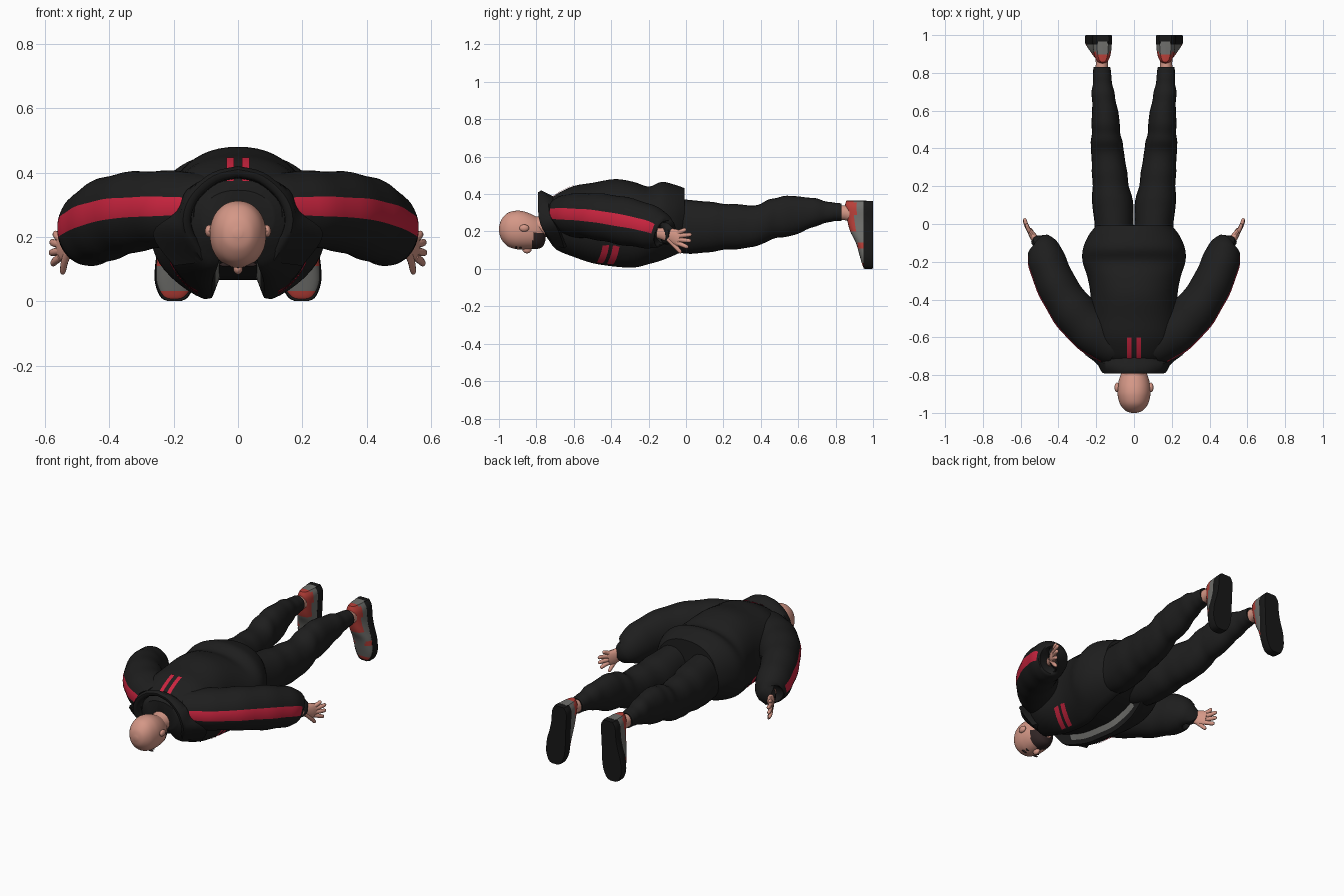
import bpy, bmesh, math
from mathutils import Vector
from mathutils.bvhtree import BVHTree

if "Cube" in bpy.data.objects:
    bpy.data.objects.remove(bpy.data.objects["Cube"])


def material(name, r, g, b):
    m = bpy.data.materials.new(name)
    m.diffuse_color = (r, g, b, 1)
    m.use_nodes = True
    m.node_tree.nodes["Principled BSDF"].inputs["Base Color"].default_value = m.diffuse_color
    return m


BLACK = material("black cloth", .013, .013, .013)
CRIMSON = material("crimson stripe", .60, .018, .05)
SKIN = material("skin", .66, .31, .24)
GREY = material("grey trim", .16, .16, .15)
SHOE_RED = material("shoe red", .48, .05, .04)
HAIR = material("dark hair", .03, .018, .018)
SOLE = material("sole rubber", .009, .009, .009)


def finish(name, bm, mats, mirror=True, angle=40):
    bmesh.ops.recalc_face_normals(bm, faces=bm.faces)
    me = bpy.data.meshes.new(name)
    bm.to_mesh(me)
    bm.free()
    for m in mats:
        me.materials.append(m)
    ob = bpy.data.objects.new(name, me)
    bpy.context.collection.objects.link(ob)
    bpy.ops.object.select_all(action='DESELECT')
    ob.select_set(True)
    bpy.context.view_layer.objects.active = ob
    bpy.ops.object.shade_smooth_by_angle(angle=math.radians(angle))
    if mirror:
        ob.modifiers.new("mirror", 'MIRROR').merge_threshold = .0005
    return ob


def smooth(rows, n):
    """Resample a table of rows with a Catmull-Rom spline."""
    out = []
    for i in range(len(rows) - 1):
        a, b, c, d = rows[max(i - 1, 0)], rows[i], rows[i + 1], rows[min(i + 2, len(rows) - 1)]
        for k in range(n):
            t = k / n
            out.append([.5 * (2 * q + (r - p) * t + (2 * p - 5 * q + 4 * r - s) * t * t
                              + (3 * q - p - 3 * r + s) * t ** 3) for p, q, r, s in zip(a, b, c, d)])
    return out + [list(rows[-1])]


def loft(name, rings, mats, closed=True, caps=(True, True), rule=None, angle=40):
    bm = bmesh.new()
    vs = [[bm.verts.new(p) for p in r] for r in rings]
    n = len(vs[0])
    for i in range(len(vs) - 1):
        for j in range(n if closed else n - 1):
            k = (j + 1) % n
            f = bm.faces.new((vs[i][j], vs[i][k], vs[i + 1][k], vs[i + 1][j]))
            if rule:
                f.material_index = rule(f.calc_center_median(), i, j)
    for use, r in zip(caps, (vs[0], vs[-1])):
        if use:
            bm.faces.new(r)
    return finish(name, bm, mats, angle=angle)


def limb(name, rows, mats, seg=16, step=4, rule=None, ripple=0):
    """Tube along x, y, z with side and upright half sizes."""
    rows = smooth(rows, step)
    pts = [Vector(r[:3]) for r in rows]
    rings = []
    for i, p in enumerate(pts):
        t = (pts[min(i + 1, len(pts) - 1)] - pts[max(i - 1, 0)]).normalized()
        side = t.cross(Vector((0, 0, 1))).normalized()
        up = side.cross(t)
        k = 1 + ripple * math.sin(i * 1.25)
        rings.append([p + side * rows[i][3] * k * math.cos(a) + up * rows[i][4] * k * math.sin(a)
                      for a in [2 * math.pi * (j + .5) / seg for j in range(seg)]])
    return loft(name, rings, mats, rule=rule)


def power(v, e):
    return math.copysign(abs(v) ** e, v)


def arc(y, cx, w, zb, zt, a0, a1, n, e=1.0):
    cz, h = (zb + zt) / 2, (zt - zb) / 2
    out = []
    for j in range(n + 1):
        a = math.radians(a0 + (a1 - a0) * j / n)
        c = 0 if abs(math.cos(a)) < 1e-6 else math.cos(a)
        out.append(Vector((cx + w * power(c, e), y, cz + h * power(math.sin(a), e))))
    return out


def ball(name, loc, size, mat, mirror=True):
    bm = bmesh.new()
    bmesh.ops.create_uvsphere(bm, u_segments=16, v_segments=10, radius=1)
    for v in bm.verts:
        v.co = Vector(loc) + Vector(a * b for a, b in zip(v.co, size))
    return finish(name, bm, [mat], mirror)


# Jacket body with open front: columns y, half width, lowest z, highest z
body = [(-.755, .11, .18, .345), (-.73, .15, .14, .365), (-.69, .19, .09, .40), (-.6, .23, .05, .443),
        (-.5, .235, .015, .46), (-.38, .23, -.005, .48), (-.28, .247, -.01, .465), (-.2, .272, .01, .44),
        (-.13, .27, .03, .465), (-.06, .24, .06, .45), (-.008, .20, .085, .432)]
rings = []
for y, w, zb, zt in smooth(body, 4):
    r = arc(y, 0, w, zb, zt, 90, -67, 24, .9)
    x, z = r[-1].x, r[-1].z
    r += [Vector((x * .80, y, z + .003)), Vector((x * .70, y, z + .028)),
          Vector((x * .58, y, z + .06)), Vector((0, y, z + .06))]
    rings.append(r)
jacket = loft("jacket_body", rings, [BLACK, GREY], closed=False,
              rule=lambda c, i, j: 1 if j == 26 and -.62 < c.y < -.1 else 0)
tree = BVHTree.FromPolygons([v.co for v in jacket.data.vertices],
                            [tuple(p.vertices) for p in jacket.data.polygons])


def plate(name, x0, x1, y0, y1, dz, slant=0):
    """Thin cloth mark draped on the jacket, seen along dz."""
    bm, grid = bmesh.new(), []
    for i in range(9):
        row = []
        for j in range(5):
            x = x0 + (x1 - x0) * j / 4
            y = y0 + (y1 - y0) * i / 8 + slant * (x - x0)
            hit = tree.ray_cast(Vector((x, y, -dz * 2)), Vector((0, 0, dz)))[0]
            row.append(bm.verts.new(hit - Vector((0, 0, dz * .005))))
        grid.append(row)
    for i in range(8):
        for j in range(4):
            bm.faces.new((grid[i][j], grid[i][j + 1], grid[i + 1][j + 1], grid[i + 1][j]))
    finish(name, bm, [CRIMSON])


plate("back_mark", .013, .036, -.725, -.6, -1)
plate("chest_mark_upper", .125, .212, -.48, -.445, 1, .4)
plate("chest_mark_lower", .125, .212, -.425, -.39, 1, .4)

# Sleeves with a stripe along the outer side
limb("sleeves", [(.085, -.66, .288, .10, .10), (.16, -.61, .288, .117, .115), (.25, -.54, .285, .12, .12),
                 (.335, -.445, .276, .115, .125), (.405, -.335, .256, .107, .128), (.452, -.225, .232, .103, .12),
                 (.475, -.15, .208, .092, .105), (.492, -.115, .193, .07, .075), (.50, -.125, .19, .04, .045)],
     [BLACK, CRIMSON], seg=48, step=4, ripple=.018,
     rule=lambda c, i, j: 1 if (j < 2 or j > 45) and 1 < i < 24 else 0)

# Standing collar with flared wings: rim x, y, z then outer base x, y, z
rings = []
for rx, ry, rz, bx, by, bz in smooth([(0, -.785, .42, 0, -.735, .40), (.08, -.785, .40, .09, -.735, .385),
                                      (.15, -.785, .34, .16, -.735, .345), (.18, -.78, .27, .19, -.725, .28),
                                      (.17, -.755, .20, .265, -.685, .21), (.12, -.70, .12, .20, -.65, .11)], 4):
    rim = Vector((rx, ry, rz))
    inn = (Vector((0, ry, .24)) - rim).normalized() * .035
    rings.append([Vector((bx, by, bz)), rim + Vector((0, .012, 0)), rim + inn * .3 + Vector((0, -.006, 0)),
                  rim + inn * .75 + Vector((0, -.004, 0)), rim + inn + Vector((0, .012, 0)),
                  rim + inn * 1.1 + Vector((0, .09, 0))])
loft("collar", rings, [BLACK], caps=(False, True), angle=60)

# Head with beard coloured by position: y, half width, lowest z, highest z
skull = [(-1.0, .012, .20, .222), (-.988, .046, .16, .262), (-.955, .073, .122, .298), (-.91, .086, .106, .311),
         (-.87, .087, .104, .308), (-.83, .081, .106, .294), (-.79, .067, .108, .275),
         (-.765, .05, .12, .265), (-.752, .03, .15, .25)]
loft("head", [arc(y, 0, w, zb, zt, 90, -90, 32, .95) for y, w, zb, zt in smooth(skull, 6)], [SKIN, HAIR],
     closed=False, rule=lambda c, i, j: 1 if c.z < .195 and c.y > -.815 - (.185 - c.z) * .15 else 0)
loft("neck", [arc(y, 0, w, .17, zt, 90, -90, 12) for y, w, zt in
              ((-.82, .06, .28), (-.76, .06, .28), (-.70, .075, .31))], [SKIN], closed=False)
ball("nose", (0, -.85, .103), (.015, .024, .02), SKIN, False)
ball("ears", (.09, -.865, .218), (.013, .026, .019), SKIN)
ball("eyes", (.034, -.885, .115), (.014, .007, .007), HAIR)
ball("brows", (.036, -.908, .114), (.022, .005, .007), HAIR)

# Hands
limb("palms", [(.49, -.15, .192, .02, .028), (.512, -.10, .183, .022, .037), (.54, -.055, .168, .018, .045),
               (.556, -.03, .162, .012, .04)], [SKIN])
for i, (start, tip) in enumerate([((.548, -.045, .192), (.57, 0, .212)), ((.552, -.04, .176), (.581, .03, .184)),
                                  ((.552, -.04, .156), (.583, .027, .15)), ((.55, -.045, .138), (.578, .012, .115)),
                                  ((.525, -.095, .16), (.547, -.025, .085))]):
    a, b = Vector(start), Vector(tip)
    m = a.lerp(b, .5) + Vector((.003, 0, 0))
    limb("finger_%d" % i, [(*a, .012, .013), (*m, .011, .012), (*a.lerp(b, .9), .009, .01), (*b, .003, .003)],
         [SKIN], seg=10, step=3)

# Trouser legs: y, centre x, half width, lowest z, highest z
leg = [(-.12, .10, .10, .11, .38), (0, .105, .105, .08, .372), (.1, .112, .108, .088, .36),
       (.2, .123, .098, .10, .35), (.3, .132, .09, .11, .342), (.38, .14, .088, .122, .342),
       (.45, .146, .08, .155, .372), (.52, .15, .074, .17, .388), (.6, .153, .069, .188, .388),
       (.68, .163, .06, .225, .378), (.75, .167, .052, .245, .362), (.80, .169, .046, .258, .352),
       (.83, .17, .046, .255, .352), (.825, .17, .036, .265, .34)]
rings = []
for i, (y, cx, w, zb, zt) in enumerate(smooth(leg, 4)):
    k = .002 * math.sin(i * .9) + .001 * math.sin(i * 1.4)
    rings.append([Vector((max(v.x, .0), v.y, v.z)) for v in arc(y, cx, w + k, zb - k, zt + k, 0, 345, 23, .93)])
loft("trouser_legs", rings, [BLACK])
limb("ankles", [(.17, .79, .30, .035, .042), (.17, .85, .30, .033, .04), (.17, .90, .29, .035, .045)], [SKIN])

# Shoes, swept from toe to heel: z, centre x, half width, top of the upper
shoe = smooth([(.001, .198, .018, .957), (.015, .198, .041, .945), (.065, .195, .061, .93), (.14, .188, .063, .908),
               (.20, .179, .055, .878), (.26, .171, .05, .862), (.33, .167, .048, .85), (.363, .166, .03, .857)], 5)
rings = []
for z, cx, w, top in shoe:
    rings.append([Vector((cx + w * power(math.cos(a), .75), .965 - (.965 - top) * power(math.sin(a), .8), z))
                  for a in [math.pi * j / 16 for j in range(17)]])
# close the heel in level strips so the heel tab can be coloured by height
rings.append([Vector((.166, v.y, .365)) for v in rings[-1]])


def shoe_colour(c, i, j):
    collar = c.z > .2 and c.y < .905
    return 1 if collar or c.z < .035 or (.105 < c.z < .135 and c.y > .92) else 0


loft("shoe_uppers", rings, [GREY, SHOE_RED], caps=(True, False), rule=shoe_colour)
rings = []
for y, grow in ((.95, .0), (.957, .002), (.99, .003), (1.0, .0)):
    right = [Vector((cx + w + grow, y, z + grow * (z - .18))) for z, cx, w, t in shoe]
    left = [Vector((cx - w - grow, y, z + grow * (z - .18))) for z, cx, w, t in reversed(shoe)]
    rings.append(right + left)
loft("shoe_soles", rings, [SOLE], angle=35)
